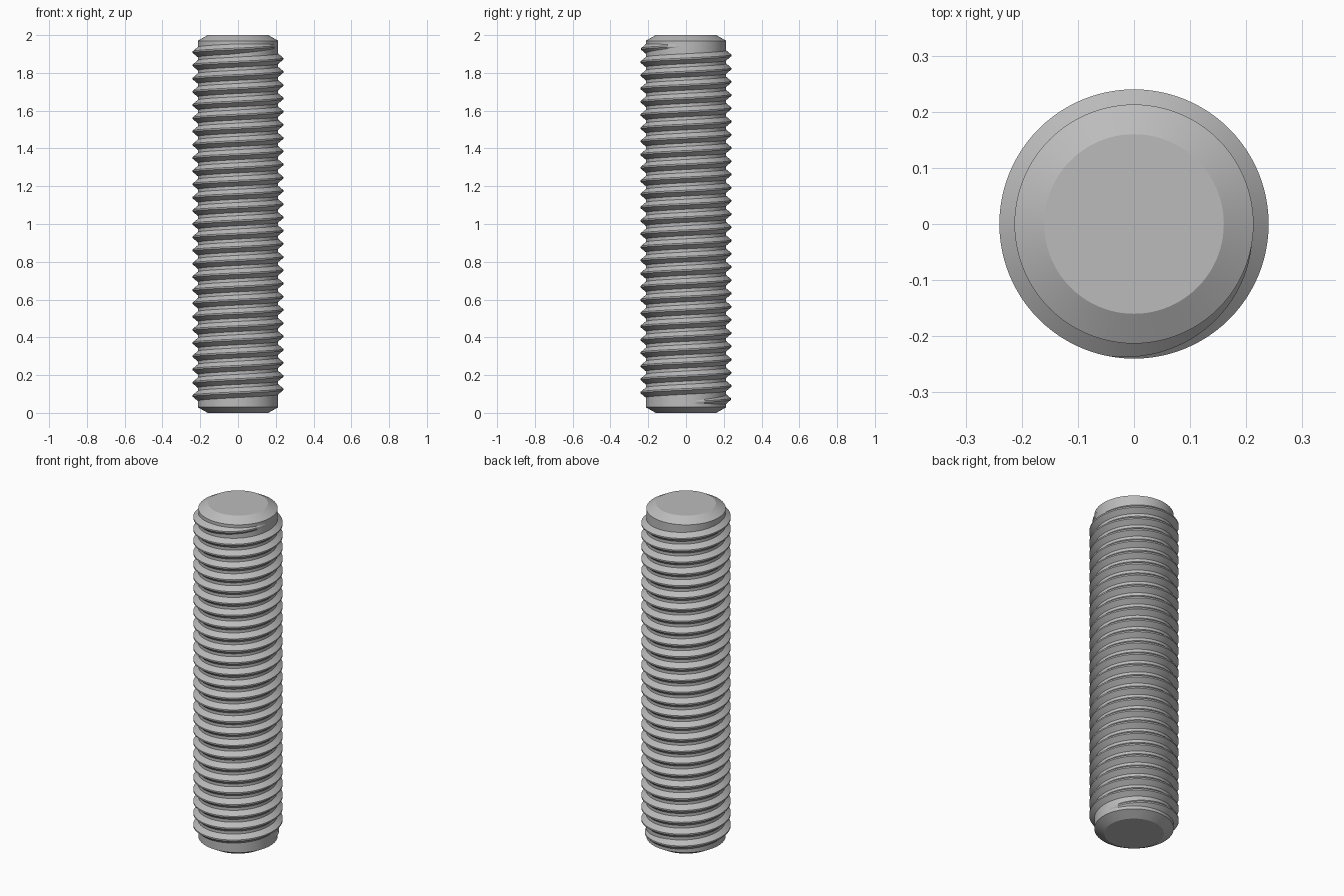
import bpy, bmesh, math

if "Cube" in bpy.data.objects:
    bpy.data.objects.remove(bpy.data.objects["Cube"], do_unlink=True)

steel = bpy.data.materials.new("grey steel")
steel.use_nodes = True
steel.diffuse_color = (0.5, 0.5, 0.5, 1)
steel.node_tree.nodes["Principled BSDF"].inputs["Base Color"].default_value = (0.5, 0.5, 0.5, 1)

SEGMENTS = 96          # steps around one turn
PITCH = 0.07
TURNS = 27
CORE, CREST = 0.213, 0.24
START = 1 - PITCH * TURNS / 2


def finish(name, bm):
    bmesh.ops.recalc_face_normals(bm, faces=bm.faces)
    mesh = bpy.data.meshes.new(name)
    bm.to_mesh(mesh)
    bm.free()
    obj = bpy.data.objects.new(name, mesh)
    bpy.context.collection.objects.link(obj)
    mesh.materials.append(steel)
    bpy.ops.object.select_all(action='DESELECT')
    obj.select_set(True)
    bpy.context.view_layer.objects.active = obj
    bpy.ops.object.shade_smooth_by_angle(angle=math.radians(25))


def bridge(bm, a, b):
    for i in range(len(a)):
        j = (i + 1) % len(a)
        bm.faces.new((a[i], a[j], b[j], b[i]))


# Shaft: plain cylinder with chamfered ends
bm = bmesh.new()
rings = []
for r, z in ((0.16, 0), (CORE, 0.03), (CORE, 1.97), (0.16, 2)):
    rings.append([bm.verts.new((r * math.cos(t), r * math.sin(t), z))
                  for t in (2 * math.pi * i / SEGMENTS for i in range(SEGMENTS))])
for a, b in zip(rings, rings[1:]):
    bridge(bm, a, b)
bm.faces.new(rings[0])
bm.faces.new(rings[-1])
finish("shaft", bm)

# Thread: helical ridge that fades into the shaft at both ends
bm = bmesh.new()
steps = SEGMENTS * TURNS
fade = SEGMENTS * 0.28
sections = []
for i in range(steps + 1):
    t = 2 * math.pi * i / SEGMENTS
    z = START + PITCH * i / SEGMENTS
    k = min(1, i / fade, (steps - i) / fade)
    crest = CORE - 0.003 + (CREST - CORE + 0.003) * k
    base = CORE - 0.004
    half = 0.012 + 0.018 * k
    profile = ((base, -half), (crest, -0.004), (crest, 0.004), (base, half))
    sections.append([bm.verts.new((r * math.cos(t), r * math.sin(t), z + dz))
                     for r, dz in profile])
for a, b in zip(sections, sections[1:]):
    bridge(bm, a, b)
bm.faces.new(sections[0])
bm.faces.new(sections[-1])
finish("thread", bm)
